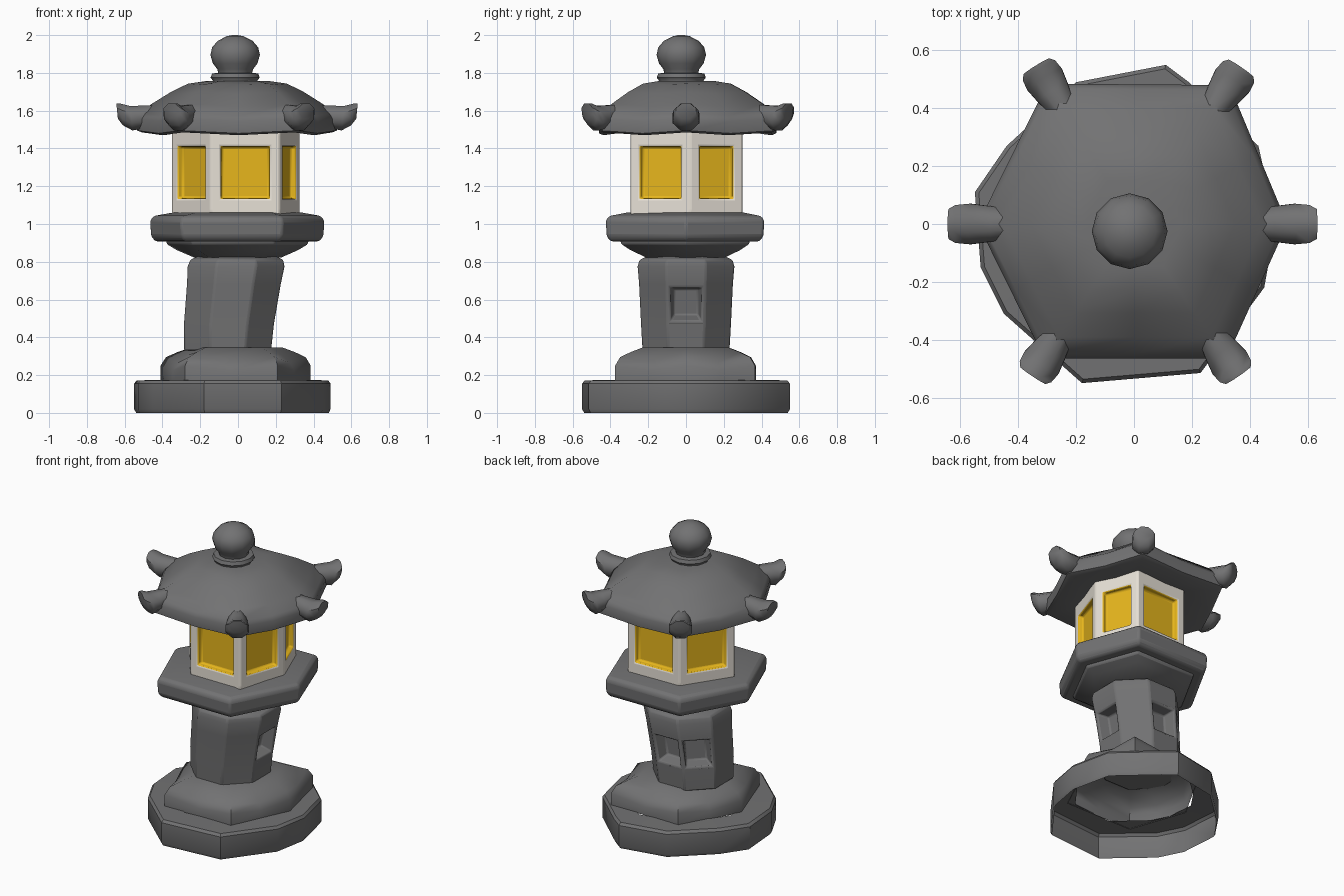
import bpy, bmesh, math
from mathutils import Vector

if "Cube" in bpy.data.objects:
    bpy.data.objects.remove(bpy.data.objects["Cube"])


def material(name, rgb):
    m = bpy.data.materials.new(name)
    m.diffuse_color = (*rgb, 1)
    m.use_nodes = True
    m.node_tree.nodes["Principled BSDF"].inputs["Base Color"].default_value = m.diffuse_color
    return m


STONE = material("dark_grey_stone", (0.168, 0.168, 0.171))
FRAME = material("warm_white_frame", (0.84, 0.79, 0.71))
GOLD = material("golden_window", (0.80, 0.47, 0.012))


def ring(n, r, z, rot=0, cx=0, cy=0):
    """Regular polygon ring."""
    return [Vector((cx + r * math.cos(a), cy + r * math.sin(a), z))
            for a in (math.radians(rot) + 2 * math.pi * i / n for i in range(n))]


def scaled(points, s, z):
    """Hand-cut outline scaled about the axis."""
    return [Vector((x * s, y * s, z)) for x, y in points]


def scaled_mid(points, s, z, z_mid):
    """Same, with an extra point (own height) in the middle of every side."""
    pts = []
    for (x, y), (u, v) in zip(points, points[1:] + points[:1]):
        pts += [Vector((x * s, y * s, z)),
                Vector(((x + u) / 2 * s, (y + v) / 2 * s, z_mid))]
    return pts


def loft(bm, rings, bottom=True, top=True):
    loops = [[bm.verts.new(p) for p in pts] for pts in rings]
    n = len(loops[0])
    rows = []
    for a, b in zip(loops, loops[1:]):
        rows.append([bm.faces.new((a[i], a[(i + 1) % n], b[(i + 1) % n], b[i]))
                     for i in range(n)])
    if bottom:
        bm.faces.new(loops[0][::-1])
    if top:
        bm.faces.new(loops[-1])
    bm.normal_update()
    return rows


def finish(name, bm, mats=(STONE,), bevel=0, angle=38):
    me = bpy.data.meshes.new(name)
    bm.to_mesh(me)
    bm.free()
    for m in mats:
        me.materials.append(m)
    me.polygons.foreach_set("use_smooth", [True] * len(me.polygons))
    me.set_sharp_from_angle(angle=math.radians(angle))
    ob = bpy.data.objects.new(name, me)
    bpy.context.collection.objects.link(ob)
    if bevel:
        mod = ob.modifiers.new("soft_edges", "BEVEL")
        mod.width = bevel
        mod.segments = 2
        mod.limit_method = "ANGLE"
        mod.angle_limit = math.radians(angle)
    return ob


# Base: irregular hand-cut slab, hollow underneath
outline = [(0.49, 0.0), (0.43, 0.27), (0.19, 0.49), (0.11, 0.55), (-0.2, 0.49),
           (-0.44, 0.27), (-0.55, 0.11), (-0.53, -0.15), (-0.45, -0.31),
           (-0.18, -0.55), (0.23, -0.515), (0.45, -0.22)]
bm = bmesh.new()
loft(bm, [scaled(outline, s, z) for s, z in
          ((0.98, 0), (1, 0.02), (1, 0.155), (0.975, 0.172), (0.70, 0.175))],
     bottom=False, top=False)
finish("base_slab", bm, angle=35)

# Lobed step above the base, open below
step = [(0.385, 0.0), (0.30, 0.365), (-0.2, 0.37), (-0.41, 0.0),
        (-0.28, -0.375), (0.21, -0.375)]
bm = bmesh.new()
loft(bm, [scaled_mid(step, s, z, zm) for s, z, zm in
          ((1, 0.17, 0.17), (1, 0.25, 0.225), (0.93, 0.295, 0.265),
           (0.78, 0.322, 0.305), (0.62, 0.345, 0.345))], bottom=False)
finish("lobed_step", bm, angle=50)

# Leaning pillar with sunk niches on the right, back and back left
bm = bmesh.new()
rows = loft(bm, [ring(8, a / math.cos(math.pi / 8), z, rot=22.5, cx=cx) for z, cx, a in
                 ((0.33, -0.055, 0.230), (0.47, -0.048, 0.238), (0.68, -0.022, 0.248),
                  (0.775, -0.010, 0.256), (0.81, -0.007, 0.246), (0.828, -0.005, 0.21))])
niches = [rows[1][i] for i in (7, 1, 2)]
bmesh.ops.inset_individual(bm, faces=niches, thickness=0.018, use_even_offset=True)
bmesh.ops.inset_individual(bm, faces=niches, thickness=0.018, depth=-0.075,
                           use_even_offset=True)
finish("pillar", bm, bevel=0.025)

# Bowl under the platform
deck = [(0.455, 0.0), (0.305, 0.41), (-0.235, 0.405), (-0.463, -0.005),
        (-0.30, -0.42), (0.235, -0.42)]
bm = bmesh.new()
loft(bm, [scaled(deck, s, z) for s, z in
          ((0.5, 0.822), (0.70, 0.862), (0.82, 0.895), (0.83, 0.93))])
finish("platform_bowl", bm, bevel=0.01)

# Hexagonal platform
bm = bmesh.new()
loft(bm, [scaled(deck, s, z) for s, z in
          ((0.95, 0.908), (1, 0.935), (1.01, 1.02), (0.97, 1.042), (0.75, 1.06))])
finish("platform", bm, bevel=0.012, angle=30)

# Light box with six recessed golden windows
box = [(0.327, 0.023), (0.22, 0.30), (-0.155, 0.29), (-0.352, -0.01),
       (-0.145, -0.295), (0.222, -0.295)]
bm = bmesh.new()
rows = loft(bm, [scaled(box, 1, z) for z in (1.045, 1.08, 1.465, 1.505)])
panes = rows[1]
bmesh.ops.inset_individual(bm, faces=panes, thickness=0.054, use_even_offset=True)
reveal = bmesh.ops.inset_individual(bm, faces=panes, thickness=0.004, depth=-0.035,
                                    use_even_offset=True)["faces"]
for f in panes + reveal:
    f.material_index = 1
finish("light_box", bm, (FRAME, GOLD), bevel=0.01)

# Curved hexagonal roof, eaves sagging slightly between the corners
eaves = [(0.53, 0.0), (0.33, 0.48), (-0.30, 0.485), (-0.54, 0.0),
         (-0.31, -0.465), (0.32, -0.465)]
bm = bmesh.new()
loft(bm, [scaled_mid(eaves, s, z, zm) for s, z, zm in
          ((0.62, 1.50, 1.49), (0.94, 1.485, 1.470), (0.99, 1.495, 1.480),
           (1.0, 1.56, 1.545), (0.965, 1.59, 1.572), (0.84, 1.638, 1.62),
           (0.66, 1.698, 1.69), (0.49, 1.743, 1.738), (0.31, 1.757, 1.757))])
finish("roof", bm, angle=45)

# Upturned blunt knobs on the roof corners, the side ones longer
for k, (x, y) in enumerate(eaves):
    corner = Vector((x, y, 0))
    out, up = corner.normalized(), Vector((0, 0, 1))
    side = up.cross(out)
    reach = 0.7 if y else 1
    bm = bmesh.new()
    sections = ((-0.20, 1.595, 0.04, 0.04), (-0.05, 1.568, 0.066, 0.064),
                (0.025, 1.560, 0.076, 0.070), (0.075, 1.580, 0.071, 0.062),
                (0.10, 1.598, 0.056, 0.044))
    loft(bm, [[corner + out * (d * reach + 0.1 * h * math.sin(t)) + side * (w * math.cos(t))
               + up * (z + h * math.sin(t))
               for t in (math.pi / 8 + math.pi / 4 * i for i in range(8))]
              for d, z, w, h in sections])
    bmesh.ops.recalc_face_normals(bm, faces=bm.faces)
    finish(f"roof_knob_{k + 1}", bm, angle=50)

# Finial: collar and ball
bm = bmesh.new()
loft(bm, [ring(12, r, z, cx=-0.015, cy=-0.025) for r, z in
          ((0.12, 1.735), (0.115, 1.755), (0.13, 1.775), (0.122, 1.797), (0.09, 1.80),
           (0.095, 1.82), (0.118, 1.85), (0.131, 1.895), (0.122, 1.935),
           (0.092, 1.97), (0.045, 1.994), (0.015, 2.0))])
finish("finial", bm, angle=50)
